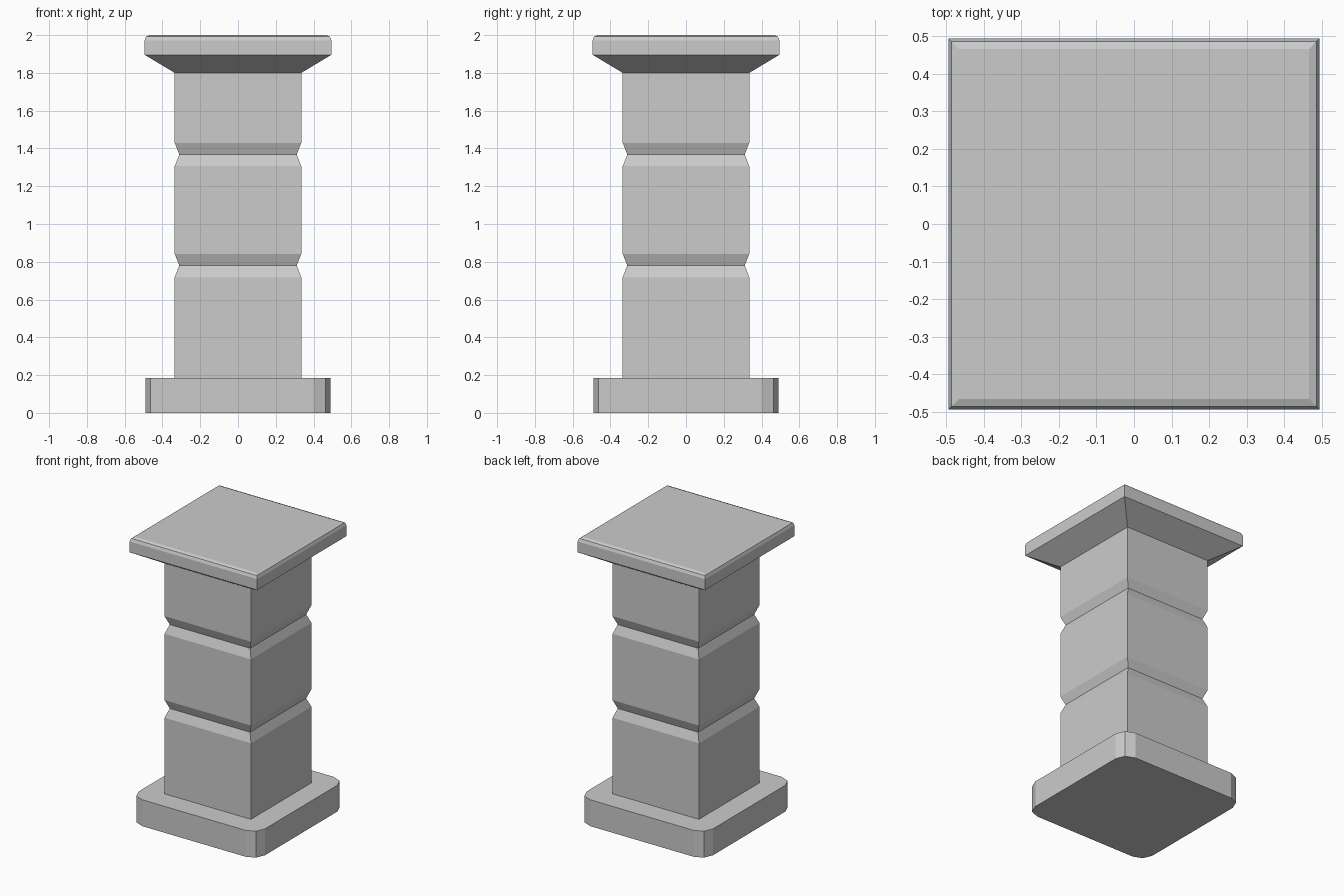
import bpy, bmesh

if "Cube" in bpy.data.objects:
    bpy.data.objects.remove(bpy.data.objects["Cube"])


def square_stack(name, profile):
    """Closed square solid from (half_width, z) rings, bottom to top."""
    bm = bmesh.new()
    rings = [[bm.verts.new((sx * h, sy * h, z))
              for sx, sy in ((-1, -1), (1, -1), (1, 1), (-1, 1))]
             for h, z in profile]
    for a, b in zip(rings, rings[1:]):
        for i in range(4):
            j = (i + 1) % 4
            bm.faces.new((a[i], a[j], b[j], b[i]))
    bm.faces.new(rings[0][::-1])
    bm.faces.new(rings[-1])
    return add_object(name, bm)


def add_object(name, bm):
    mesh = bpy.data.meshes.new(name)
    bm.to_mesh(mesh)
    bm.free()
    obj = bpy.data.objects.new(name, mesh)
    bpy.context.collection.objects.link(obj)
    return obj


BASE_TOP, SHAFT_TOP = 0.185, 1.8
SHAFT, GROOVE = 0.335, 0.311

# Base: square plinth with rounded vertical corners
bm = bmesh.new()
bmesh.ops.create_cube(bm, size=1)
bmesh.ops.scale(bm, vec=(0.98, 0.98, BASE_TOP), verts=bm.verts)
bmesh.ops.translate(bm, vec=(0, 0, BASE_TOP / 2), verts=bm.verts)
corners = [e for e in bm.edges if abs(e.verts[0].co.z - e.verts[1].co.z) > 0.1]
bmesh.ops.bevel(bm, geom=corners, offset=0.09, offset_type='OFFSET',
                segments=2, profile=0.5, affect='EDGES')
add_object("base", bm)

# Shaft: square column with two V grooves
profile = [(SHAFT, BASE_TOP)]
for z in (0.78, 1.368):
    profile += [(SHAFT, z - 0.062), (GROOVE, z), (SHAFT, z + 0.062)]
profile.append((SHAFT, SHAFT_TOP))
square_stack("shaft", profile)

# Cap: flared underside, slab, softened top edge
square_stack("cap", [(SHAFT, SHAFT_TOP), (0.495, 1.896), (0.495, 1.972),
                     (0.487, 1.992), (0.467, 2.0)])
